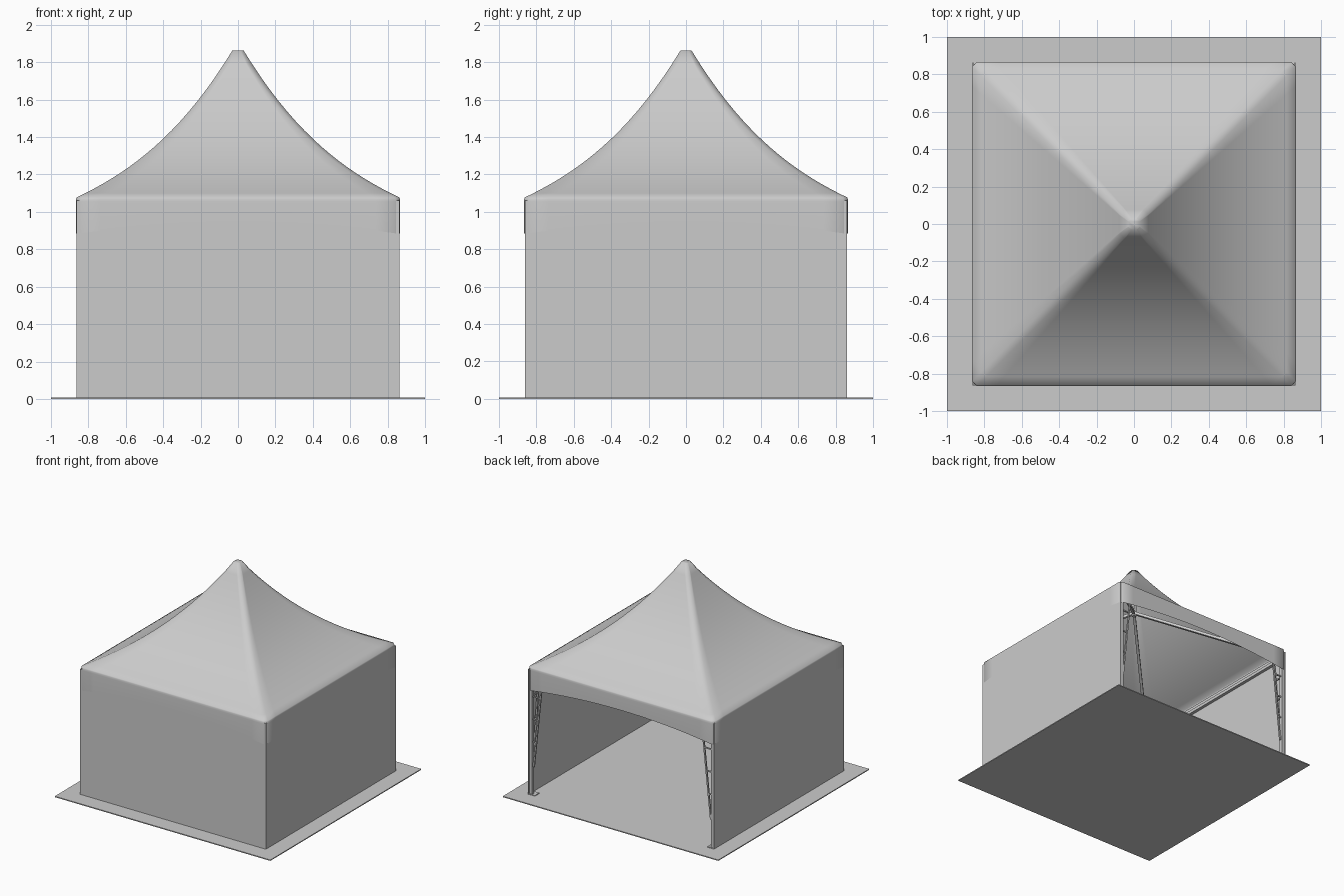
import bpy, bmesh, math
from mathutils import Vector

if "Cube" in bpy.data.objects:
    bpy.data.objects.remove(bpy.data.objects["Cube"])

W = 0.866      # half width of canopy
EAVE = 1.075   # eave height
N = 16         # segments along each side


def finish(name, bm, smooth=None):
    bmesh.ops.recalc_face_normals(bm, faces=bm.faces)
    me = bpy.data.meshes.new(name)
    bm.to_mesh(me)
    bm.free()
    ob = bpy.data.objects.new(name, me)
    bpy.context.collection.objects.link(ob)
    if smooth:
        bpy.ops.object.select_all(action='DESELECT')
        ob.select_set(True)
        bpy.context.view_layer.objects.active = ob
        bpy.ops.object.shade_smooth_by_angle(angle=math.radians(smooth))
    return ob


def add_box(bm, lo, hi):
    verts = bmesh.ops.create_cube(bm, size=1)["verts"]
    for v in verts:
        v.co = Vector([lo[i] + (v.co[i] + 0.5) * (hi[i] - lo[i]) for i in range(3)])


def add_bar(bm, a, b, t):
    """Square bar of thickness t between two points."""
    a, b = Vector(a), Vector(b)
    d = b - a
    rot = d.to_track_quat('Z', 'Y')
    for v in bmesh.ops.create_cube(bm, size=1)["verts"]:
        c = Vector((v.co.x * t, v.co.y * t, v.co.z * d.length))
        v.co = (a + b) / 2 + rot @ c


def ring(bm, h, height):
    """Square ring with small cut corners; height is a function of s in -1..1."""
    c = min(0.025, 0.5 * h)
    out = []
    for k in range(4):
        ca, sa = [(1, 0), (0, 1), (-1, 0), (0, -1)][k]
        for i in range(N + 1):
            s = -1 + 2 * i / N
            x, y = s * (h - c), -h
            out.append(bm.verts.new((x * ca - y * sa, x * sa + y * ca, height(s))))
    return out


# Canopy: swooping roof with a hanging arched valance
bm = bmesh.new()
rings = [ring(bm, W, lambda s: 0.945 - 0.06 * s * s),
         ring(bm, W, lambda s: 1.055),
         ring(bm, W - 0.001, lambda s: EAVE - 0.006)]
for i in range(19):
    u = 0.004 + (W - 0.03 - 0.004) * i / 18
    z = EAVE + 0.477 * u + 0.27 * u ** 2 + 0.342 * u ** 3
    rings.append(ring(bm, W - u, lambda s, z=z: z))
for a, b in zip(rings, rings[1:]):
    for i in range(len(a)):
        j = (i + 1) % len(a)
        bm.faces.new((a[i], a[j], b[j], b[i]))
bm.faces.new(rings[-1])
finish("canopy", bm, 70)

# Ground sheet
bm = bmesh.new()
add_box(bm, (-1, -1, 0), (1, 1, 0.008))
finish("ground_sheet", bm)

# Side walls on three sides, the back stays open
P = 0.862
for name, lo, hi in (
        ("front_wall", (-P, -P, 0), (P, -P + 0.004, 1.06)),
        ("left_wall", (-P, -P, 0), (-P + 0.004, P, 1.06)),
        ("right_wall", (P - 0.004, -P, 0), (P, P, 1.06))):
    bm = bmesh.new()
    add_box(bm, lo, hi)
    finish(name, bm)

# Corner posts with foot plates and tapered ladder braces
Q = 0.842
posts, braces, rafters, beams = [bmesh.new() for _ in range(4)]
for sx in (-1, 1):
    for sy in (-1, 1):
        add_bar(posts, (sx * Q, sy * Q, 0), (sx * Q, sy * Q, 1.05), 0.026)
        x, y = sx * 0.83, sy * 0.83
        add_box(posts, (x - 0.03, y - 0.03, 0.006), (x + 0.03, y + 0.03, 0.014))
        for dx, dy in ((-sx, 0), (0, -sy)):
            def pt(off, z):
                return (sx * Q + dx * off, sy * Q + dy * off, z)
            add_bar(braces, pt(0.02, 0.24), pt(0.10, 1.0), 0.012)
            for z in (0.26, 0.45, 0.64, 0.83):
                add_bar(braces, pt(0, z), pt(0.02 + 0.08 * (z - 0.24) / 0.76, z), 0.01)
        # Straight rafters rising to the centre mast
        add_bar(rafters, (sx * Q, sy * Q, 1.01), (0, 0, 1.48), 0.022)
    # Eave beams
    add_bar(beams, (sx * Q, -Q, 1.0), (sx * Q, Q, 1.0), 0.026)
    add_bar(beams, (-Q, sx * Q, 1.0), (Q, sx * Q, 1.0), 0.026)
finish("corner_posts", posts)
finish("ladder_braces", braces)
finish("roof_rafters", rafters)
finish("eave_beams", beams)

# Centre mast holding the peak
bm = bmesh.new()
add_bar(bm, (0, 0, 1.45), (0, 0, 1.86), 0.03)
finish("centre_mast", bm)
